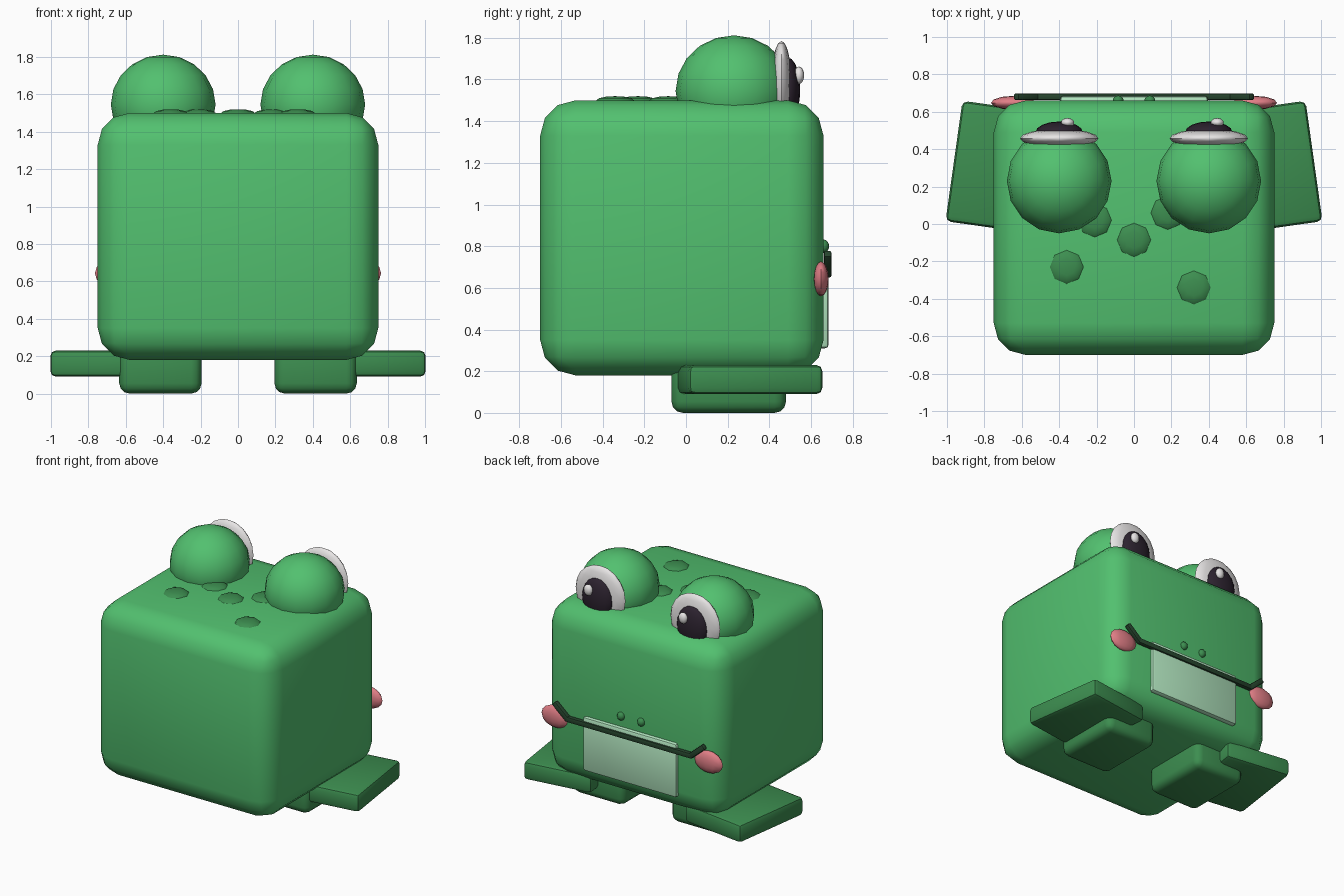
import bpy, math

if "Cube" in bpy.data.objects:
    bpy.data.objects.remove(bpy.data.objects["Cube"])

def material(name, rgb):
    m = bpy.data.materials.new(name)
    m.diffuse_color = (*rgb, 1)
    m.use_nodes = True
    m.node_tree.nodes["Principled BSDF"].inputs["Base Color"].default_value = m.diffuse_color
    return m

GREEN = material("frog green", (0.085, 0.53, 0.16))
DARK = material("dark green", (0.046, 0.27, 0.08))
PALE = material("pale green", (0.45, 0.80, 0.53))
MOUTH = material("mouth green", (0.02, 0.06, 0.027))
PINK = material("cheek pink", (0.75, 0.21, 0.24))
WHITE = material("eye white", (0.85, 0.83, 0.83))
BLACK = material("pupil black", (0.025, 0.016, 0.028))

def finish(ob, name, mat, angle):
    ob.name = name
    ob.data.materials.append(mat)
    bpy.ops.object.shade_smooth_by_angle(angle=math.radians(angle))
    return ob

def box(name, mat, loc, size, bevel, segments=2, rot=(0, 0, 0)):
    bpy.ops.mesh.primitive_cube_add(size=1, location=loc)
    ob = bpy.context.object
    ob.scale = size
    bpy.ops.object.transform_apply(location=False, rotation=False, scale=True)
    ob.rotation_euler = rot
    mod = ob.modifiers.new("round", 'BEVEL')
    mod.width = bevel
    mod.segments = segments
    bpy.ops.object.modifier_apply(modifier="round")
    return finish(ob, name, mat, 40)

def ball(name, mat, loc, radii, segments=16, rings=10):
    bpy.ops.mesh.primitive_uv_sphere_add(segments=segments, ring_count=rings, radius=1, location=loc)
    ob = bpy.context.object
    ob.scale = radii
    bpy.ops.object.transform_apply(location=False, rotation=False, scale=True)
    return finish(ob, name, mat, 60)

# Body and belly plate (the face looks toward +y)
box("body", GREEN, (0, -0.02, 0.84), (1.5, 1.36, 1.32), 0.17, 3)
box("belly_plate", PALE, (0, 0.655, 0.515), (0.79, 0.06, 0.41), 0.018)

# Mouth line with upturned corners
box("mouth_middle", MOUTH, (0, 0.68, 0.67), (1.06, 0.035, 0.04), 0.008)

for s, side in ((-1, "left"), (1, "right")):
    box("mouth_corner_" + side, MOUTH, (s * 0.573, 0.68, 0.715), (0.155, 0.035, 0.04),
        0.008, rot=(0, -s * math.radians(41), 0))
    ball("nostril_" + side, DARK, (s * 0.085, 0.66, 0.80), (0.03, 0.027, 0.032), 10, 8)
    ball("cheek_" + side, PINK, (s * 0.645, 0.648, 0.643), (0.12, 0.037, 0.083), 12, 8)

    # Eyes; both glints sit toward +x
    ball("eye_bulge_" + side, GREEN, (s * 0.4, 0.23, 1.545), (0.28, 0.28, 0.267))
    ball("eyeball_" + side, WHITE, (s * 0.4, 0.458, 1.57), (0.21, 0.05, 0.215))
    ball("pupil_" + side, BLACK, (s * 0.4, 0.49, 1.55), (0.127, 0.058, 0.155))
    ball("eye_glint_" + side, WHITE, (s * 0.4 + 0.045, 0.542, 1.62), (0.036, 0.025, 0.042), 10, 8)

    # Legs and splayed feet
    box("leg_" + side, DARK, (s * 0.415, 0.205, 0.125), (0.44, 0.55, 0.25), 0.055, 3)
    box("foot_" + side, DARK, (s * 0.70, 0.30, 0.16), (0.53, 0.65, 0.14), 0.03, 2,
        (0, 0, s * math.radians(8)))

# Flat spots on the back
for i, (x, y) in enumerate([(0, -0.085), (-0.36, -0.23), (0.32, -0.34), (-0.21, 0.02), (0.18, 0.06)]):
    ball(f"back_spot_{i + 1}", DARK, (x, y, 1.5), (0.09, 0.09, 0.02), 8, 6)
